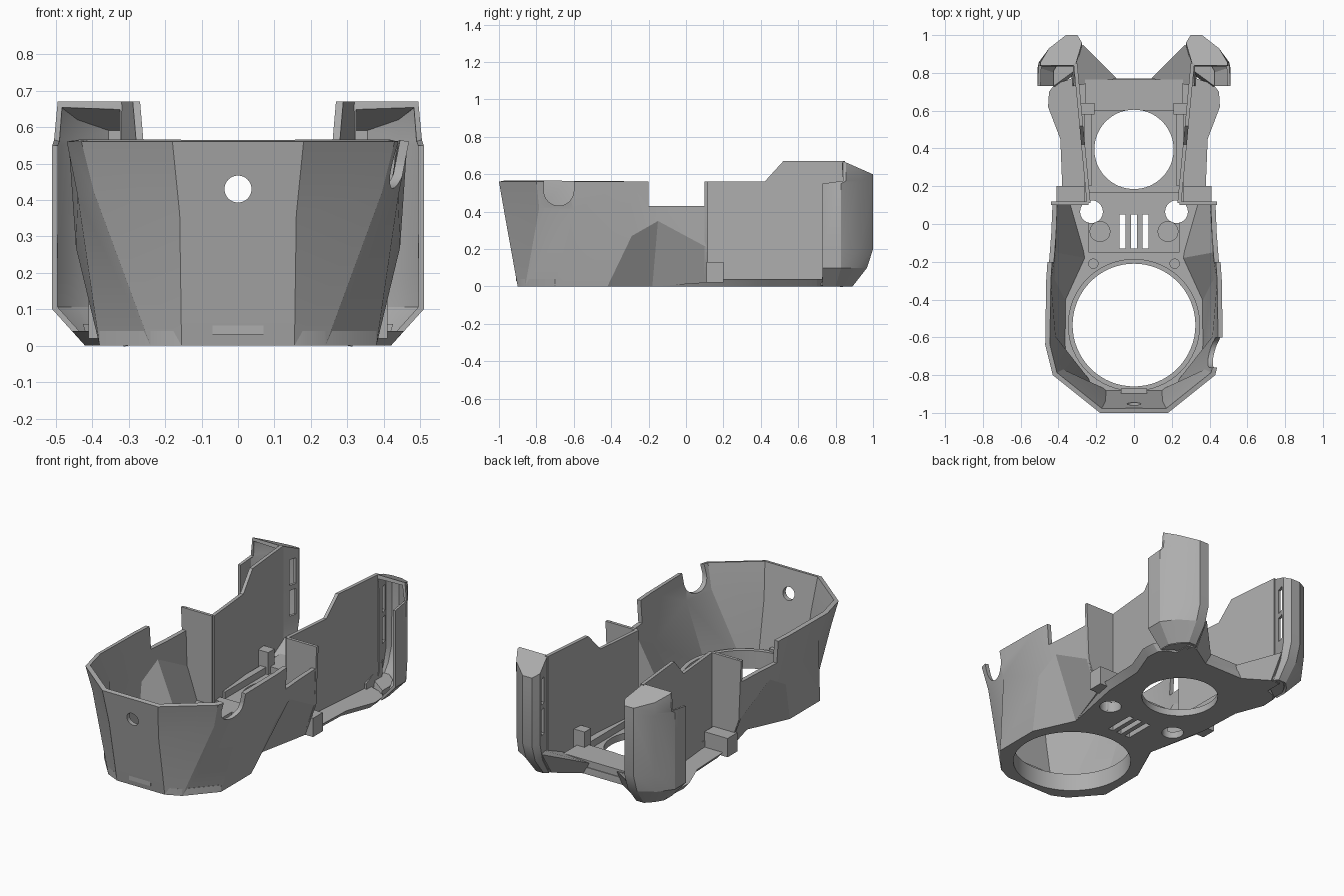
import bpy, bmesh, math
from mathutils import Matrix

if "Cube" in bpy.data.objects:
    bpy.data.objects.remove(bpy.data.objects["Cube"], do_unlink=True)

grey = bpy.data.materials.new("plain_grey")
grey.use_nodes = True
grey.diffuse_color = (0.42, 0.42, 0.42, 1)
grey.node_tree.nodes["Principled BSDF"].inputs["Base Color"].default_value = grey.diffuse_color
parts = []


def add_object(name, bm):
    mesh = bpy.data.meshes.new(name)
    bm.to_mesh(mesh)
    bm.free()
    mesh.materials.append(grey)
    ob = bpy.data.objects.new(name, mesh)
    bpy.context.scene.collection.objects.link(ob)
    return ob


def loft(name, rings, closed=True, caps=True, top_cap=False):
    """Skin a stack of point rings; caps make it a solid."""
    bm = bmesh.new()
    rows = [[bm.verts.new(p) for p in ring] for ring in rings]
    n = len(rows[0])
    for low, high in zip(rows, rows[1:]):
        for i in range(n if closed else n - 1):
            j = (i + 1) % n
            bm.faces.new((low[i], low[j], high[j], high[i]))
    if caps:
        bm.faces.new(rows[0][::-1])
    if caps or top_cap:
        bm.faces.new(rows[-1])
    if caps:
        bmesh.ops.recalc_face_normals(bm, faces=bm.faces)
    return add_object(name, bm)


def box(name, x, y, z):
    ring = [(x[0], y[0]), (x[1], y[0]), (x[1], y[1]), (x[0], y[1])]
    return loft(name, [[(a, b, h) for a, b in ring] for h in z])


def cylinder(name, centre, radius, depth, axis="Z"):
    bm = bmesh.new()
    turn = {"X": Matrix.Rotation(math.pi / 2, 4, "Y"),
            "Y": Matrix.Rotation(math.pi / 2, 4, "X"), "Z": Matrix()}[axis]
    bmesh.ops.create_cone(bm, cap_ends=True, segments=64, radius1=radius, radius2=radius,
                          depth=depth, matrix=Matrix.Translation(centre) @ turn)
    return add_object(name, bm)


def finish(ob, mirror=False, thickness=0, cutters=()):
    """Mirror, thicken and cut a part, then bake the result."""
    if mirror:
        ob.modifiers.new("mirror", "MIRROR").merge_threshold = 0.0005
    if thickness:
        mod = ob.modifiers.new("wall", "SOLIDIFY")
        mod.thickness, mod.offset, mod.use_even_offset = thickness, -1, True
    for cutter in cutters:
        mod = ob.modifiers.new("cut", "BOOLEAN")
        mod.operation, mod.solver, mod.object = "DIFFERENCE", "EXACT", cutter
    graph = bpy.context.evaluated_depsgraph_get()
    mesh = bpy.data.meshes.new_from_object(ob.evaluated_get(graph))
    ob.modifiers.clear()
    ob.data = mesh
    for cutter in cutters:
        bpy.data.objects.remove(cutter, do_unlink=True)
    parts.append(ob)
    return ob


# Floor plate with its openings
half = [(0.155, -0.9), (0.24, -0.86), (0.38, -0.7), (0.38, -0.42), (0.27, -0.18), (0.38, 0.2),
        (0.39, 0.45), (0.455, 0.62), (0.45, 0.7), (0.42, 0.74), (0.3, 0.78), (0.2, 0.77)]
outline = half + [(-x, y) for x, y in reversed(half)]


def floor_holes():
    cuts = [cylinder("cut_front", (0, -0.535, 0), 0.325, 1),
            cylinder("cut_rear", (0, 0.395, 0), 0.21, 1)]
    cuts += [cylinder("cut_small", (s * 0.225, 0.065, 0), 0.06, 1) for s in (-1, 1)]
    cuts += [box("cut_vent", (x - 0.016, x + 0.016), (-0.13, 0.05), (-1, 1)) for x in (-0.06, 0, 0.06)]
    return cuts


low = [(x - math.copysign(0.035, x) if y > 0.15 else x, y, 0) for x, y in outline]
floor = loft("floor_plate", [low, [(x, y, 0.04) for x, y in outline]])
finish(floor, cutters=floor_holes())
finish(box("floor_step", (-0.24, 0.24), (-0.15, 0.17), (0.035, 0.06)), cutters=floor_holes())
finish(box("rear_crossbar", (-0.26, 0.26), (0.6, 0.765), (0.01, 0.08)), cutters=floor_holes())

# Collar around the front opening, with a small catch
finish(cylinder("front_collar", (0, -0.535, 0.055), 0.35, 0.1),
       cutters=[cylinder("cut_collar", (0, -0.535, 0), 0.325, 1)])
finish(box("collar_catch", (-0.07, 0.07), (-0.91, -0.87), (0.03, 0.12)))

# Screw bosses
for x, y, r in ((0.18, -0.04, 0.055), (0.215, -0.21, 0.027)):
    finish(cylinder("screw_boss", (x, y, 0.04), r, 0.06), mirror=True)

# Faceted front bowl
bowl_low = [(0, -0.9, 0), (0.155, -0.9, 0), (0.24, -0.86, 0), (0.38, -0.7, 0),
            (0.38, -0.42, 0), (0.27, -0.18, 0), (0.36, 0.11, 0.02)]
bowl_mid = [(0, -0.965, 0.36), (0.16, -0.965, 0.36), (0.395, -0.785, 0.42), (0.44, -0.6, 0.41),
            (0.445, -0.29, 0.27), (0.44, -0.15, 0.35), (0.425, 0.11, 0.21)]
bowl_top = [(0, -1, 0.56), (0.18, -1, 0.56), (0.43, -0.8, 0.56), (0.47, -0.64, 0.56),
            (0.465, -0.3, 0.56), (0.455, -0.15, 0.56), (0.435, 0.11, 0.56)]
bowl = loft("front_bowl", [bowl_low, bowl_mid, bowl_top], closed=False, caps=False)
finish(bowl, mirror=True, thickness=0.025, cutters=[
    box("cut_rim", (-0.7, 0.7), (-0.2, 0.1), (0.43, 0.8)),
    cylinder("cut_screw", (0, -0.97, 0.43), 0.037, 0.3, "Y"),
    cylinder("cut_cable", (0.45, -0.68, 0.512), 0.08, 0.3, "X"),
    box("cut_cable_top", (0.3, 0.6), (-0.76, -0.6), (0.512, 0.8))])

# Shoulder walls joining the bowl to the side panels
shoulder = [(0.24, 0.03), (0.36, 0.03), (0.425, 0.21), (0.44, 0.56), (0.24, 0.56)]
finish(loft("shoulder_wall", [[(x, y, z) for x, z in shoulder] for y in (0.1, 0.118)]), mirror=True)
finish(box("shoulder_foot", (0.26, 0.41), (0.11, 0.2), (0.02, 0.13)), mirror=True)

# Tall side panels, splayed towards the rear
panel = [(0.11, 0.03), (0.85, 0.03), (0.85, 0.67), (0.52, 0.67), (0.42, 0.56), (0.11, 0.56)]
finish(loft("side_panel", [[(0.25 + t + 0.095 * (y - 0.11), y, z) for y, z in panel]
                           for t in (-0.02, 0)]), mirror=True)

# Hollow rear wings, open towards the front
wing = [(0.51, 0.73), (0.51, 0.83), (0.45, 0.93), (0.36, 1.0), (0.3, 1.0), (0.275, 0.96), (0.31, 0.84)]
foot = [(0.42, 0.73), (0.42, 0.8), (0.39, 0.85), (0.35, 0.89), (0.3, 0.89), (0.28, 0.87), (0.3, 0.82)]
heel = [(x, min(y, 0.84 + (y - 0.84) * 0.8)) for x, y in wing]
upper = [(0.505, 0.84), (0.505, 0.855)] + wing[2:]
roof = [(0.495, 0.84), (0.495, 0.855)] + wing[2:]
levels = [[(x, y, z) for x, y in ring] for ring, z in
          ((foot, 0), (heel, 0.1), (wing, 0.2), (wing, 0.55), (upper, 0.565))]
levels.append([(x, y, 0.67 - 0.44 * max(0, y - 0.84)) for x, y in roof])
shell = loft("rear_wing", levels, closed=False, caps=False, top_cap=True)
slots = [box("cut_slot", (0.24, 0.33), (0.895, 0.94), z) for z in ((0.24, 0.39), (0.42, 0.57))]
finish(shell, thickness=0.015, cutters=slots)
finish(shell, mirror=True)
parts.remove(shell)

# Sloped gussets and floors under the wings
gusset_low = [(0.12, 0.765, 0), (0.33, 0.73, 0), (0.33, 0.86, 0), (0.27, 0.86, 0)]
gusset_top = [(0.09, 0.77, 0.07), (0.32, 0.73, 0.07), (0.31, 0.9, 0.14), (0.27, 0.95, 0.14)]
finish(loft("wing_gusset", [gusset_low, gusset_top]), mirror=True)
inner_foot = [(x - 0.01, y - 0.01) for x, y in foot]
inner_heel = [(0.3 + (x - 0.3) * 0.6, 0.73 + (y - 0.73) * 0.8) for x, y in heel]
finish(loft("wing_floor", [[(x, y, 0.005) for x, y in inner_foot],
                           [(x, y, 0.06) for x, y in inner_heel]]), mirror=True)

# Upright clips inside the rear bay
finish(box("inner_clip", (0.21, 0.29), (0.58, 0.64), (0.03, 0.17)), mirror=True)
finish(box("inner_rail", (0.225, 0.262), (0.2, 0.6), (0.03, 0.08)), mirror=True)

# Smooth shading with crisp edges
bpy.ops.object.select_all(action="DESELECT")
for ob in parts:
    ob.select_set(True)
bpy.context.view_layer.objects.active = parts[0]
bpy.ops.object.shade_smooth_by_angle(angle=math.radians(25))
